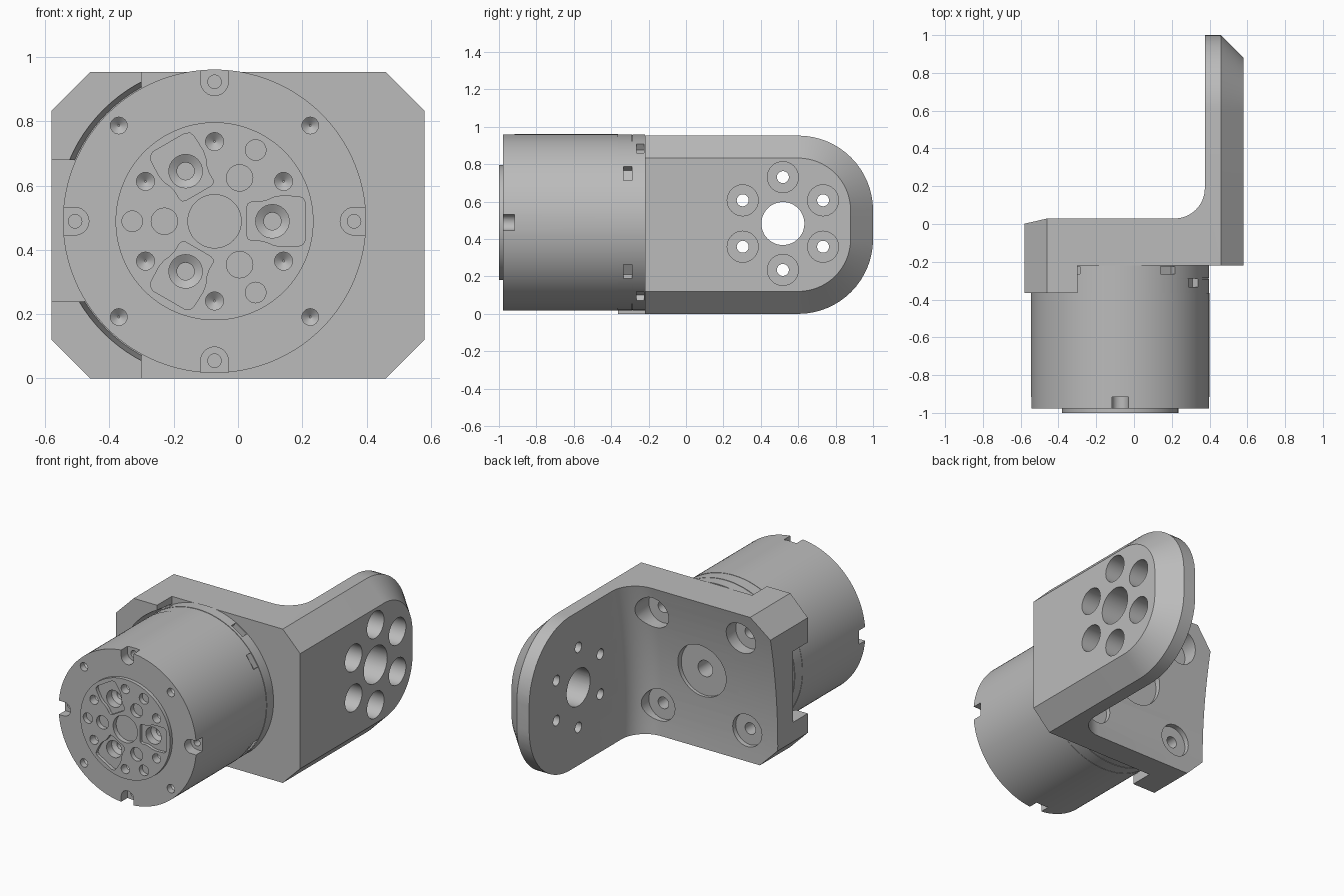
import bpy, bmesh, math

if "Cube" in bpy.data.objects:
    bpy.data.objects.remove(bpy.data.objects["Cube"])

CX, CZ = -0.073, 0.489          # motor axis
H, FACE, LIP = 0.953, -0.219, -0.364   # bracket height, seat plane, lip front
gray = bpy.data.materials.new("machined_gray")
gray.diffuse_color = (0.5, 0.5, 0.5, 1)
gray.use_nodes = True
gray.node_tree.nodes["Principled BSDF"].inputs["Base Color"].default_value = gray.diffuse_color


def place(axis, a, b, h):
    return (a, h, b) if axis == 'y' else (h, a, b) if axis == 'x' else (a, b, h)


def loft(bm, rings):
    """Skin between equal-length point rings and cap both ends."""
    vs = [[bm.verts.new(p) for p in r] for r in rings]
    n = len(vs[0])
    for r0, r1 in zip(vs, vs[1:]):
        for i in range(n):
            j = (i + 1) % n
            bm.faces.new((r0[i], r0[j], r1[j], r1[i]))
    bm.faces.new(vs[0][::-1])
    bm.faces.new(vs[-1])


def prism(bm, pts, h0, h1, axis='y'):
    loft(bm, [[place(axis, a, b, h) for a, b in pts] for h in (h0, h1)])


def turned(bm, ca, cb, prof, axis='y', seg=32):
    """Solid of revolution from (radius, height) steps."""
    loft(bm, [[place(axis, ca + r * math.cos(2 * math.pi * i / seg),
                     cb + r * math.sin(2 * math.pi * i / seg), h)
               for i in range(seg)] for r, h in prof])


def polar(r, deg):
    t = math.radians(deg)
    return CX + r * math.cos(t), CZ + r * math.sin(t)


def turn_pts(pts, deg):
    """Rotate local (radial, tangential) points about the motor axis."""
    c, s = math.cos(math.radians(deg)), math.sin(math.radians(deg))
    return [(CX + u * c - v * s, CZ + u * s + v * c) for u, v in pts]


def make(name, bm):
    bmesh.ops.recalc_face_normals(bm, faces=bm.faces)
    me = bpy.data.meshes.new(name)
    bm.to_mesh(me)
    bm.free()
    me.materials.append(gray)
    ob = bpy.data.objects.new(name, me)
    bpy.context.collection.objects.link(ob)
    return ob


def boolean(ob, bm, op='DIFFERENCE'):
    cutter = make("cutter", bm)
    cutter.hide_render = True
    m = ob.modifiers.new("cut", 'BOOLEAN')
    m.operation, m.solver, m.object = op, 'EXACT', cutter
    bpy.context.view_layer.objects.active = ob
    bpy.ops.object.modifier_apply(modifier=m.name)
    bpy.data.objects.remove(cutter)


def smooth(ob):
    bpy.ops.object.select_all(action='DESELECT')
    ob.select_set(True)
    bpy.context.view_layer.objects.active = ob
    bpy.ops.object.shade_smooth_by_angle(angle=math.radians(25))


# ---- bracket: L profile with filleted corner, left lip and a bowed back face
def l_section(z):
    R, back = 0.16, -0.07 + 0.154 * (z - 0.15) ** 2
    fillet = [(0.375 - R + R * math.sin(t), back + R - R * math.cos(t))
              for t in [math.pi / 2 * i / 12 for i in range(13)]]
    pts = [(-0.6, LIP), (-0.30, LIP), (-0.30, FACE), (0.6, FACE), (0.6, 1.1),
           (0.375, 1.1)] + fillet[::-1] + [(-0.6, back)]
    return [(x, y, z) for x, y in pts]


bm = bmesh.new()
loft(bm, [l_section(-0.05 + 1.05 * i / 21) for i in range(22)])
bracket = make("angle_bracket", bm)


# envelope with the rounded arm end and chamfered outer edges
def section(x, d):
    r = 0.4 - d
    pts = [(x, -0.6, H - d), (x, -0.6, d)]
    for cz, a0 in ((d + r, -90), (H - d - r, 0)):
        for i in range(17):
            t = math.radians(a0 + 90 * i / 16)
            pts.append((x, 1 - d - r + r * math.cos(t), cz + r * math.sin(t)))
    return pts


bm = bmesh.new()
loft(bm, [section(-0.58, 0.12), section(-0.46, 0), section(0.46, 0), section(0.58, 0.12)])
boolean(bracket, bm, 'INTERSECT')

# round, slightly flared motor seat, then the side slot between the two lips
bm = bmesh.new()
turned(bm, CX, CZ, [(0.504, -0.5), (0.475, FACE)], seg=96)
boolean(bracket, bm)
bm = bmesh.new()
prism(bm, [(-0.7, 0.24), (-0.2, 0.24), (-0.2, 0.68), (-0.7, 0.68)], -0.5, FACE)
boolean(bracket, bm)

# arm bolt circle and bore, plus the counterbores on the back of the base
bm = bmesh.new()
AY, AZ = 0.518, 0.483
turned(bm, AY, AZ, [(0.115, 0.2), (0.115, 0.7)], 'x', 48)
for k in range(6):
    t = math.radians(30 + 60 * k)
    turned(bm, AY + 0.248 * math.cos(t), AZ + 0.248 * math.sin(t),
           [(0.032, 0.3), (0.032, 0.43), (0.083, 0.43), (0.083, 0.7)], 'x')
for sx in (-1, 1):
    for sz in (-1, 1):
        turned(bm, CX + sx * 0.298, CZ + sz * 0.298,
               [(0.036, -0.3), (0.036, -0.1), (0.1, -0.1), (0.1, 0.1)])
turned(bm, CX, CZ, [(0.05, -0.3), (0.05, -0.085), (0.165, -0.085), (0.165, 0.1)], seg=48)
boolean(bracket, bm)
smooth(bracket)

# ---- motor: turned body with raised output hub and two mounting rings
bm = bmesh.new()
turned(bm, CX, CZ, [(0.308, -1.0), (0.308, -0.978), (0.472, -0.978), (0.472, LIP),
                    (0.47, LIP), (0.47, -0.29), (0.467, -0.29), (0.467, -0.285),
                    (0.47, -0.285), (0.47, FACE)], seg=128)
motor = make("motor_body", bm)

# first pass: edge notches, ring notches, hub pockets and shallow face holes
bm = bmesh.new()
U = [(0.6, -0.043), (0.6, 0.043)] + [
    (0.434 - 0.043 * math.sin(t), 0.043 * math.cos(t))
    for t in [math.pi * i / 12 for i in range(13)]]
half = [(0.101, 0.045), (0.105, 0.055), (0.115, 0.06), (0.14, 0.06), (0.163, 0.065),
        (0.185, 0.075), (0.21, 0.079), (0.262, 0.077), (0.275, 0.072), (0.283, 0.057)]
pocket = half + [(u, -v) for u, v in half[::-1]]
slot = [(0.43, -0.045), (0.6, -0.045), (0.6, 0.045), (0.43, 0.045)]
for a in (0, 90, 180, 270):
    prism(bm, turn_pts(U, a), -1.1, -0.916)
    # drilled holes with conical bottoms on the outer face
    turned(bm, *polar(0.4214, a + 45),
           [(0.026, -1.1), (0.026, -0.94), (0.003, -0.92)], seg=24)
for base in (0, 180):
    for s in (-1, 1):
        prism(bm, turn_pts(slot, base + s * 34), -0.333, -0.2875)
        prism(bm, turn_pts(slot, base + s * 57.5), -0.265, -0.225)
for a in (0, 120, 240):
    prism(bm, turn_pts(pocket, a), -1.1, -0.98)
    turned(bm, *polar(0.156, a + 60), [(0.041, -1.1), (0.041, -0.97)])
    turned(bm, *polar(0.256, a + 60), [(0.032, -1.1), (0.032, -0.97)])
for a in range(30, 390, 60):
    turned(bm, *polar(0.248, a), [(0.028, -1.1), (0.028, -0.95), (0.003, -0.93)], seg=24)
turned(bm, CX, CZ, [(0.083, -1.1), (0.083, -0.97)], seg=48)
boolean(motor, bm)

# second pass: screw wells inside the pockets and holes inside the notches
bm = bmesh.new()
for a in (0, 120, 240):
    turned(bm, *polar(0.18, a), [(0.052, -1.1), (0.052, -0.93), (0.027, -0.915),
                                 (0.027, -0.86)])
for a in (0, 90, 180, 270):
    turned(bm, *polar(0.434, a), [(0.021, -1.1), (0.021, -0.87)], seg=24)
boolean(motor, bm)
smooth(motor)
